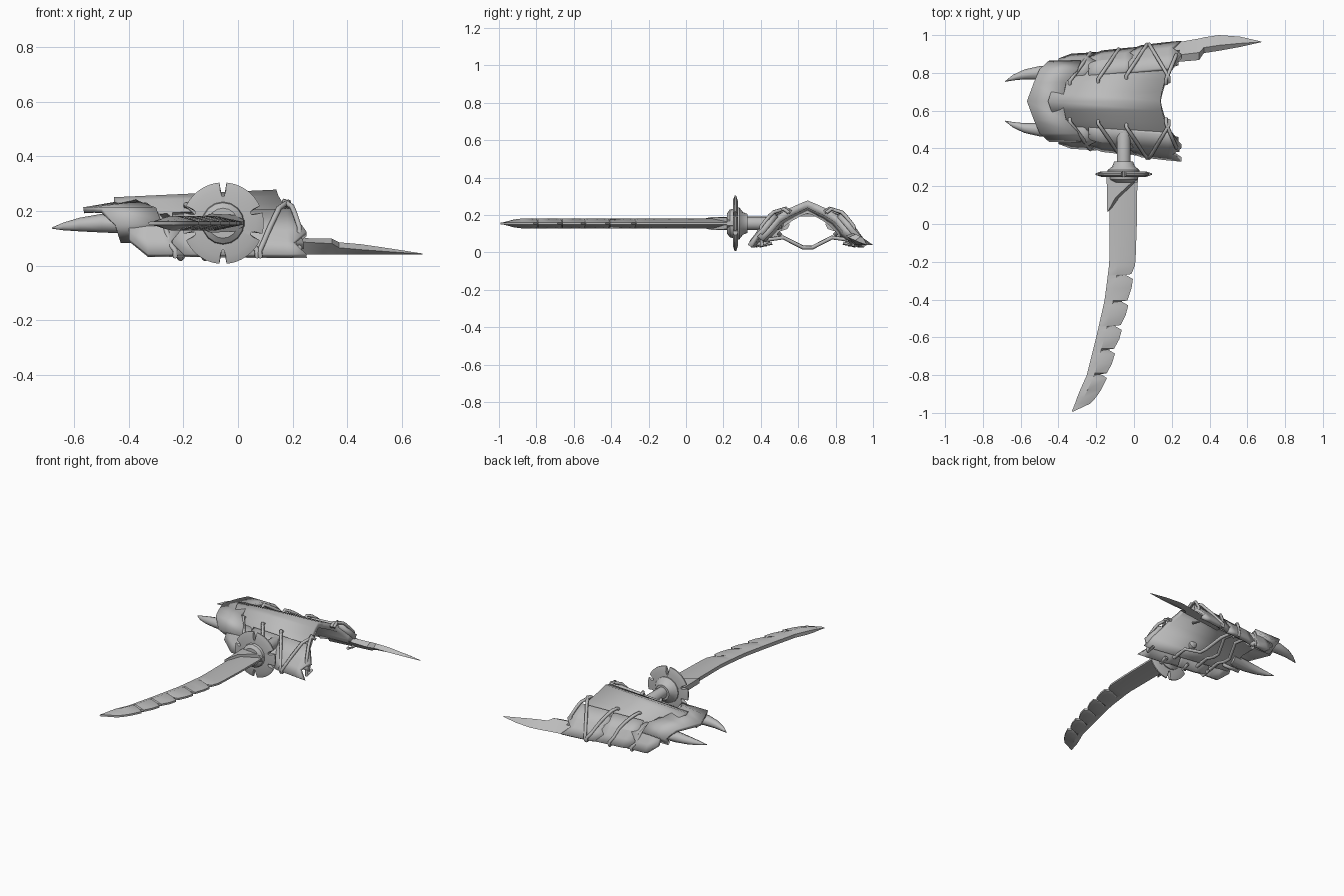
import bpy, bmesh, math
from mathutils import Vector

if "Cube" in bpy.data.objects:
    bpy.data.objects.remove(bpy.data.objects["Cube"])

grey = bpy.data.materials.new("worn_grey")
grey.diffuse_color = (0.5, 0.5, 0.5, 1)
grey.use_nodes = True
grey.node_tree.nodes["Principled BSDF"].inputs["Base Color"].default_value = grey.diffuse_color
CY = 0.65            # centre line of the arm guard
AX, AZ = -0.055, 0.155   # axis of grip and blade


def finish(name, bm, angle=30, sheet=False):
    me = bpy.data.meshes.new(name)
    if sheet:
        bm.normal_update()
        if sum(f.normal.z for f in bm.faces) < 0:
            bmesh.ops.reverse_faces(bm, faces=bm.faces[:])
    else:
        bmesh.ops.recalc_face_normals(bm, faces=bm.faces[:])
    bm.to_mesh(me)
    bm.free()
    me.materials.append(grey)
    ob = bpy.data.objects.new(name, me)
    bpy.context.collection.objects.link(ob)
    bpy.ops.object.select_all(action='DESELECT')
    ob.select_set(True)
    bpy.context.view_layer.objects.active = ob
    bpy.ops.object.shade_smooth_by_angle(angle=math.radians(angle))
    return ob


def loft(name, rings, angle=30):
    """Closed solid through rings of equal point count."""
    bm = bmesh.new()
    vs = [[bm.verts.new(p) for p in r] for r in rings]
    n = len(vs[0])
    for a, b in zip(vs, vs[1:]):
        for i in range(n):
            bm.faces.new((a[i], a[(i + 1) % n], b[(i + 1) % n], b[i]))
    bm.faces.new(vs[0][::-1])
    bm.faces.new(vs[-1])
    return finish(name, bm, angle)


def plate(name, rows, thick, angle=30):
    """Bent sheet through rows of points, thickened inwards."""
    bm = bmesh.new()
    vs = [[bm.verts.new(p) for p in r] for r in rows]
    for a, b in zip(vs, vs[1:]):
        for i in range(len(a) - 1):
            bm.faces.new((a[i], a[i + 1], b[i + 1], b[i]))
    ob = finish(name, bm, angle, True)
    m = ob.modifiers.new("thickness", 'SOLIDIFY')
    m.thickness, m.offset = thick, -1
    return ob


def turned(name, profile, n=16):
    """Round part along y from (y, radius) pairs."""
    return loft(name, [[(AX + r * math.cos(math.tau * i / n), y, AZ + r * math.sin(math.tau * i / n))
                        for i in range(n)] for y, r in profile])


def cord(name, pts, r=0.011):
    """Hexagonal cord through the points."""
    rings = []
    for i, p in enumerate(pts):
        p = Vector(p)
        d = (Vector(pts[min(i + 1, len(pts) - 1)]) - Vector(pts[max(i - 1, 0)])).normalized()
        u = d.cross(Vector((1, 0, 0.2))).normalized()
        v = d.cross(u)
        rings.append([p + r * (u * math.cos(a) + v * math.sin(a))
                      for a in [math.tau * k / 6 for k in range(6)]])
    return loft(name, rings, 65)


def lerp(table, t):
    for a, b in zip(table, table[1:]):
        if t <= b[0]:
            k = max(0, (t - a[0]) / (b[0] - a[0]))
            return [p + (q - p) * k for p, q in zip(a[1:], b[1:])]
    return list(table[-1][1:])


# Blade: distance along -y, spine x, cutting edge x
edges = [(-0.24, -0.13, 0.018), (0, -0.13, 0.015), (0.2, -0.13, 0.008), (0.4, -0.155, -0.022),
         (0.6, -0.20, -0.075), (0.8, -0.25, -0.135), (0.9, -0.295, -0.185), (0.95, -0.312, -0.23),
         (0.993, -0.33, -0.322)]
stations = [(d, d, 0) for d in (-0.24, 0, 0.1, 0.18, 0.22, 0.34, 0.48, 0.61, 0.74, 0.88, 0.92, 0.95, 0.975, 0.993)]
for n in (0.265, 0.405, 0.535, 0.66, 0.79):          # hooked notches
    stations += [(n, n, 0.012), (n + 0.01, n + 0.004, 0.04), (n + 0.018, n - 0.008, 0.048),
                 (n + 0.026, n + 0.004, 0.044), (n + 0.034, n + 0.026, 0)]
rings = []
for d, de, cut in sorted(stations):
    l, r = lerp(edges, d)
    re = lerp(edges, de)[1] - cut
    h = 0.026 if d < 0.9 else 0.026 * max(0.1, (1.0 - d) / 0.1)
    m = l + (r - l) * 0.35
    rings.append([(l, -d, AZ - h * 0.45), (m, -d, AZ - h), (re, -de, AZ - 0.006),
                  (re, -de, AZ + 0.006), (m, -d, AZ + h), (l, -d, AZ + h * 0.45)])
loft("blade", rings, 35)

# Sleeve at the blade root, with a slanted mouth
rings = []
for yl, yr, k in ((0.25, 0.25, 1), (0.06, 0.22, 0.96)):
    rings.append([(AX + sx * k, (yl + yr) / 2 + (yr - yl) / 2 * max(-1, min(1, (sx + 0.045) / 0.045)), AZ + sz)
                  for sx, sz in ((-0.09, -0.018), (-0.045, -0.035), (0.045, -0.03), (0.078, -0.012),
                                 (0.078, 0.012), (0.045, 0.03), (-0.045, 0.035), (-0.09, 0.018))])
loft("blade_sleeve", rings)

# Grip and collars
turned("grip", [(0.27, 0.036), (0.49, 0.036), (0.51, 0.03), (0.52, 0.015)])
turned("rear_collar", [(0.27, 0.085), (0.285, 0.085), (0.305, 0.06), (0.33, 0.05), (0.33, 0.03)])
turned("front_collar", [(0.22, 0.055), (0.235, 0.075), (0.26, 0.08)])

# Notched guard disc
notches = [(90, 4, 0.05), (270, 4, 0.05)] + [(c, 4, 0.04) for c in (20, 160, 200, 340)]
outline = []
for i in range(144):
    a = i * 2.5
    r = 0.149
    for c, w, dep in notches:
        if abs(a - c) <= w:
            r -= dep
    outline.append((math.radians(a), r))
rings = []
for rad, half in ((0.05, -0.014), (0.12, -0.014), (1, -0.004), (1, 0.004), (0.12, 0.014), (0.05, 0.014)):
    rings.append([(AX + min(r, rad) * math.cos(a), 0.264 + half, AZ + min(r, rad) * math.sin(a))
                  for a, r in outline])
loft("guard_disc", rings)

# Arched main plate: (half width, z, x) at right end, then at left end
half = [((0, .278, .14), (0, .25, -.455)), ((.05, .257, .147), (.045, .235, -.44)),
        ((.11, .23, .163), (.10, .205, -.41)), ((.17, .193, .18), (.145, .172, -.40)),
        ((.22, .135, .22), (.18, .135, -.38)), ((.27, .085, .24), (.20, .10, -.36))]


def arch(half):
    rows = []
    for s, part in ((-1, half[:0:-1]), (1, half)):
        for ends in part:
            rows.append([(x, CY + s * h, z) for h, z, x in ends])
    return rows


plate("arm_plate", arch(half), 0.04, 40)

# Flared cuff over the left end, curling in below
plate("cuff", arch([((0, .245, -.38), (0, .213, -.567)), ((.10, .235, -.36), (.10, .215, -.53)),
                    ((.17, .212, -.30), (.17, .212, -.50)), ((.215, .155, -.28), (.215, .15, -.45)),
                    ((.15, .083, -.32), (.15, .083, -.43))]), 0.022, 20)


def surface(x, h):
    """Height of the layered plates."""
    k = (x + 0.38) / 0.63
    return lerp([(0, .265), (.05, .245), (.13 + .055 * k, .19 + .015 * k), (.185 + .065 * k, .15 - .03 * k),
                 (.21 + .11 * k, .045)], h)[0]


# Side plates with forked ends, cords, claws: both sides
for s, side in ((-1, "front"), (1, "back")):
    for i, (x0, x1, step) in enumerate(((-0.40, -0.20, 0.02), (-0.24, 0.02, 0.008), (-0.03, 0.25, 0.0))):
        cols = []
        for x, e in ((x0, step), (x0 + 0.07, step + 0.014), (x1 - 0.07, step + 0.006), (x1, step)):
            k = (x + 0.38) / 0.63
            lift = 0.004 * i
            zo = 0.10 if x < -0.36 else 0.042
            fork = 0.06 if x == x1 else 0
            cols.append([(x - fork, CY + s * (.13 + .055 * k), .187 + .015 * k + lift),
                         (x, CY + s * (.185 + .065 * k + e / 2), .147 - .03 * k + lift),
                         (x - fork * 0.8, CY + s * (.198 + .088 * k + e * 0.8), (.147 - .03 * k + zo) / 2 + lift),
                         (x, CY + s * (.21 + .11 * k + e), zo)])
        plate(f"{side}_side_plate_{i + 1}", cols, 0.028, 15)
    # lacing over the plates, tucked round the outer edge
    laces = [((-.23, .25), (-.34, .10)), ((-.08, .27), (-.19, .11)), ((.07, .295), (-.04, .13)),
             ((.08, .295), (.185, .12)), ((.225, .24), (.17, .11))]
    for i, ((xa, ha), (xb, hb)) in enumerate(laces):
        pts = [(xa, CY + s * (ha - 0.05), 0.05), (xa, CY + s * (ha + 0.005), 0.035)]
        for j in range(7):
            t = j / 6
            x, h = xa + (xb - xa) * t, ha + (hb - ha) * t
            pts.append((x, CY + s * (h + 0.007), surface(x, h) + 0.010))
        pts.append((xb, CY + s * (hb - 0.02), surface(xb, hb) - 0.01))
        cord(f"{side}_lace_{i + 1}", pts, 0.010)
    # curved claw at the left end
    rings = []
    for x, h, w, z, t in ((-.36, .14, .045, .15, .035), (-.50, .15, .036, .155, .034), (-.58, .142, .026, .15, .025),
                          (-.64, .125, .015, .143, .014), (-.682, .105, .002, .137, .002)):
        rings.append([(x, CY + s * (h + w * math.cos(a)), z + t * math.sin(a))
                      for a in [math.tau * k / 8 for k in range(8)]])
    loft(f"{side}_claw", rings, 50)

# Long tusk on the back edge: x, outer y, inner y, ridge z, inner z
rings = []
for x, yo, yi, zr, zi in ((.06, .935, .84, .13, .12), (.25, .965, .86, .10, .085), (.345, .982, .868, .098, .08),
                          (.37, .988, .905, .085, .065), (.45, 1.0, .917, .078, .058), (.56, .992, .937, .062, .05),
                          (.675, .966, .963, .044, .042)):
    rings.append([(x, yo, .04), (x, yi + (yo - yi) * 0.35, zr), (x, yi, zi), (x, yi + (yo - yi) * 0.4, .04)])
loft("tusk", rings, 30)

# Crossed straps under the arm
for i, (xa, xb) in enumerate(((-.25, -.17), (-.16, -.08), (.02, -.06))):
    xm = (xa + xb) / 2
    cord(f"under_strap_{i + 1}", [(xa, CY - .24, .065), (xa, CY - .13, .08), (xm, CY - .025, .026),
                                  (xm, CY + .025, .026), (xb, CY + .13, .08), (xb, CY + .24, .065)], 0.011)
